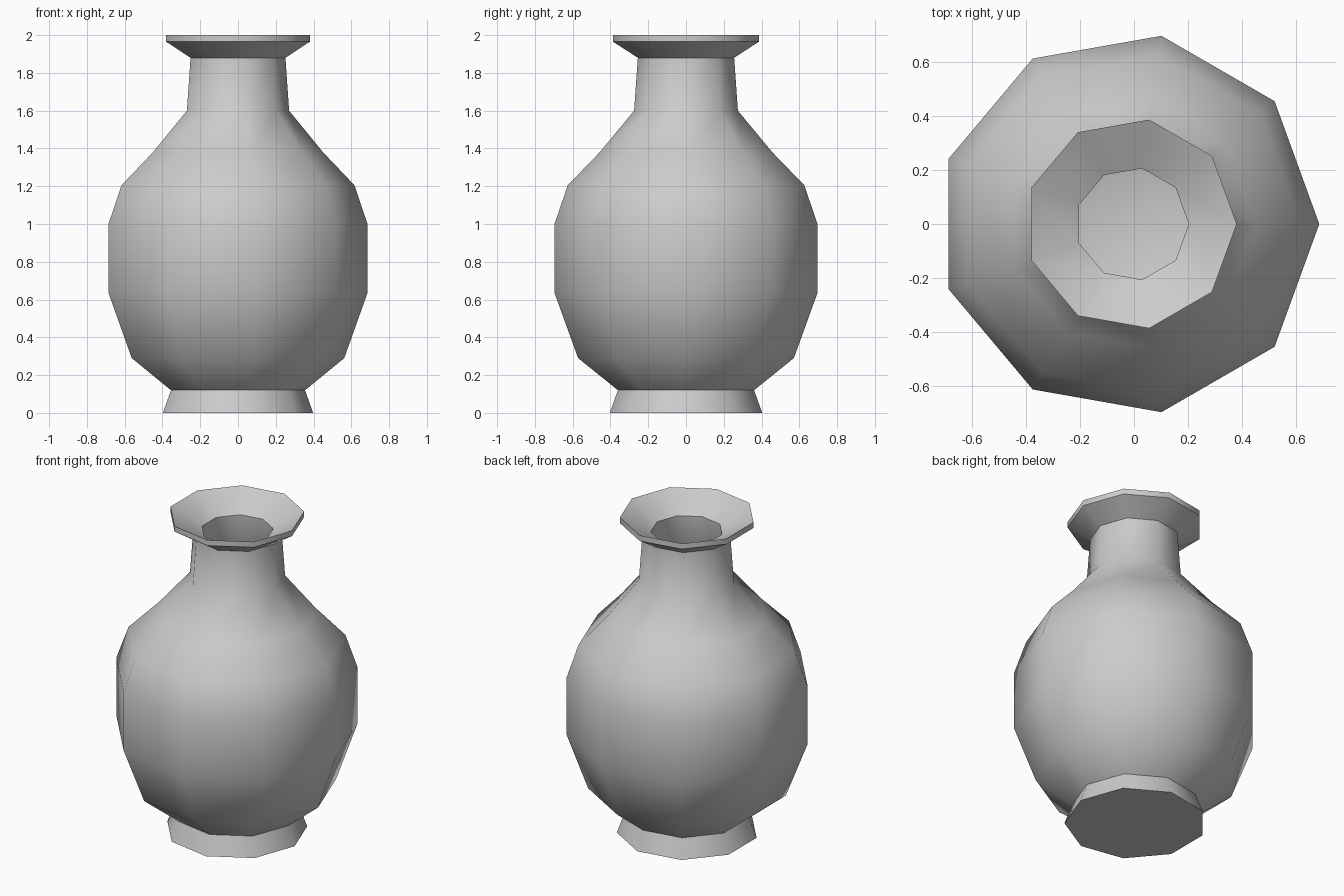
import bpy, bmesh, math

SIDES = 9

old = bpy.data.objects.get("Cube")
if old:
    bpy.data.objects.remove(old, do_unlink=True)

# Single clay colour
clay = bpy.data.materials.new("grey clay")
clay.use_nodes = True
clay.diffuse_color = (0.6, 0.6, 0.6, 1)
clay.node_tree.nodes["Principled BSDF"].inputs["Base Color"].default_value = (0.6, 0.6, 0.6, 1)


def ring(bm, r, z):
    """Nine-sided ring, centred by its extent in x."""
    shift = -r * (1 - math.cos(math.pi / SIDES)) / 2
    angles = [math.tau * i / SIDES for i in range(SIDES)]
    return [bm.verts.new((shift + r * math.cos(a), r * math.sin(a), z)) for a in angles]


def lathe(name, profile):
    """Skin a closed-ended (radius, height) profile into a faceted turned part."""
    bm = bmesh.new()
    rings = [ring(bm, r, z) for r, z in profile]
    for low, high in zip(rings, rings[1:]):
        for i in range(SIDES):
            j = (i + 1) % SIDES
            bm.faces.new((low[i], low[j], high[j], high[i]))
    bm.faces.new(rings[0][::-1])
    bm.faces.new(rings[-1])
    mesh = bpy.data.meshes.new(name)
    bm.to_mesh(mesh)
    bm.free()
    mesh.materials.append(clay)
    obj = bpy.data.objects.new(name, mesh)
    bpy.context.collection.objects.link(obj)
    bpy.ops.object.select_all(action="DESELECT")
    obj.select_set(True)
    bpy.context.view_layer.objects.active = obj
    bpy.ops.object.shade_smooth_by_angle(angle=math.radians(42))
    return obj


foot = [(0.41, 0), (0.366, 0.12)]
body = [(0.58, 0.29), (0.707, 0.635), (0.707, 1.0), (0.636, 1.205), (0.464, 1.38)]
neck = [(0.279, 1.6), (0.259, 1.88)]
lip = [(0.392, 1.965), (0.392, 2.0)]
# Flared mouth, then the hollow inside down to a flat floor
mouth = [(0.209, 1.9), (0.225, 1.6)]
hollow = [(r - 0.05, z) for r, z in reversed(body)] + [(0.32, 0.17)]

lathe("vase", foot + body + neck + lip + mouth + hollow)
